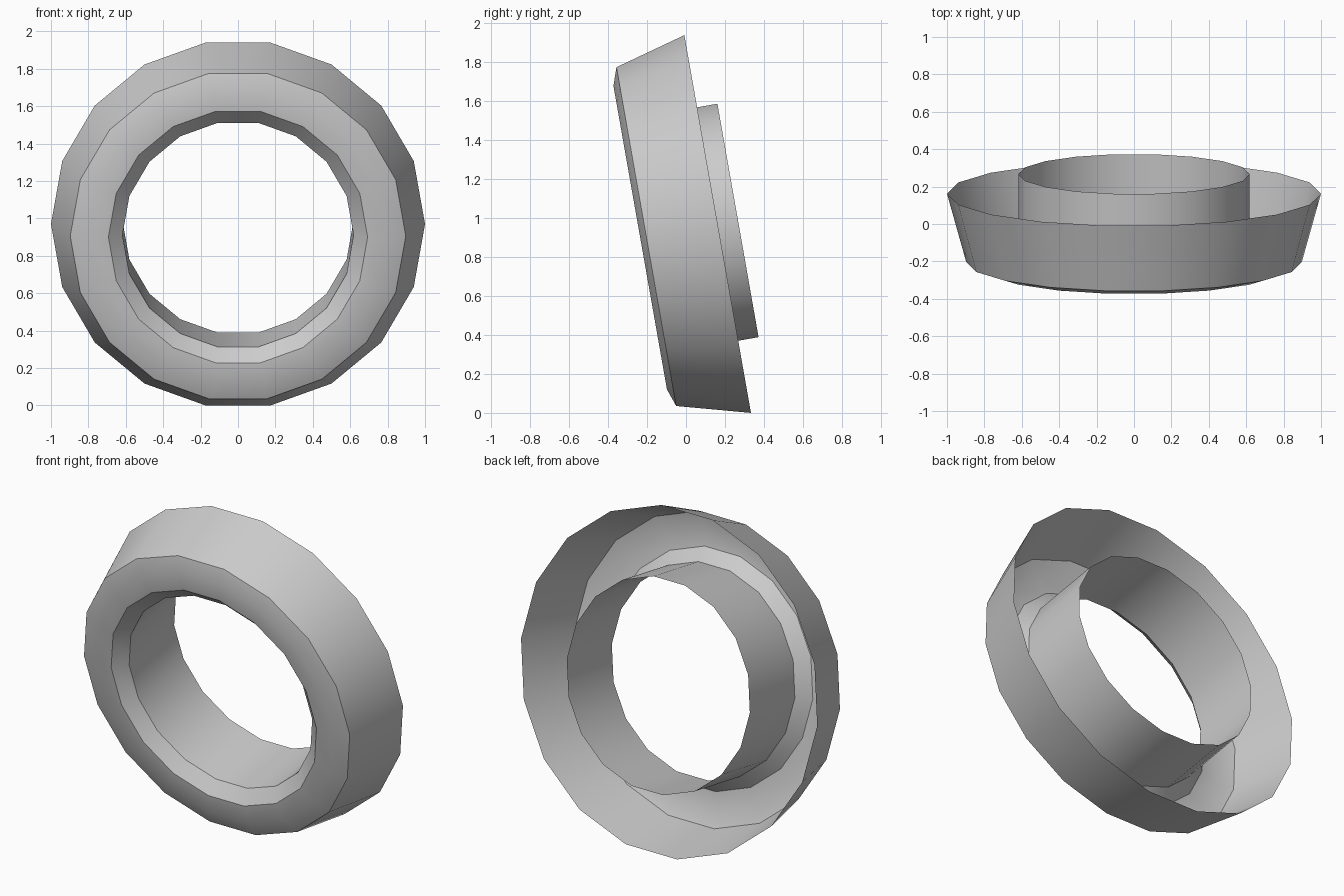
import bpy, bmesh, math
from mathutils import Matrix, Vector

if "Cube" in bpy.data.objects:
    bpy.data.objects.remove(bpy.data.objects["Cube"])

SIDES = 18
TILT = math.radians(10)
# Ring profile: (radius, depth along the axis, back positive)
PROFILE = [(1.0, 0.0), (0.897, -0.372), (0.804, -0.404),
           (0.693, -0.402), (0.618, -0.335), (0.618, 0.106)]

# Spin the open profile around the y axis, with a vertex at x = +-1
bm = bmesh.new()
rings = []
for r, d in PROFILE:
    rings.append([bm.verts.new((r * math.cos(2 * math.pi * i / SIDES), d,
                                r * math.sin(2 * math.pi * i / SIDES)))
                  for i in range(SIDES)])
for a, b in zip(rings, rings[1:]):
    for i in range(SIDES):
        j = (i + 1) % SIDES
        bm.faces.new((a[i], a[j], b[j], b[i]))
# Outward: the outer wall must face away from the axis
bm.normal_update()
f = bm.faces[:][0]
c = f.calc_center_median()
if f.normal.dot(Vector((c.x, 0, c.z))) < 0:
    bmesh.ops.reverse_faces(bm, faces=bm.faces[:])

# Lean back, then stand on the floor, centred in depth
bmesh.ops.transform(bm, matrix=Matrix.Rotation(TILT, 4, 'X'), verts=bm.verts[:])
ys = [v.co.y for v in bm.verts]
low = min(v.co.z for v in bm.verts)
bmesh.ops.translate(bm, vec=(0, -(min(ys) + max(ys)) / 2, -low), verts=bm.verts[:])

mesh = bpy.data.meshes.new("tilted_ring")
bm.to_mesh(mesh)
bm.free()
ring = bpy.data.objects.new("tilted_ring", mesh)
bpy.context.collection.objects.link(ring)

# Smooth around the ring, crisp at the rims
bpy.context.view_layer.objects.active = ring
ring.select_set(True)
bpy.ops.object.shade_smooth_by_angle(angle=math.radians(30))
